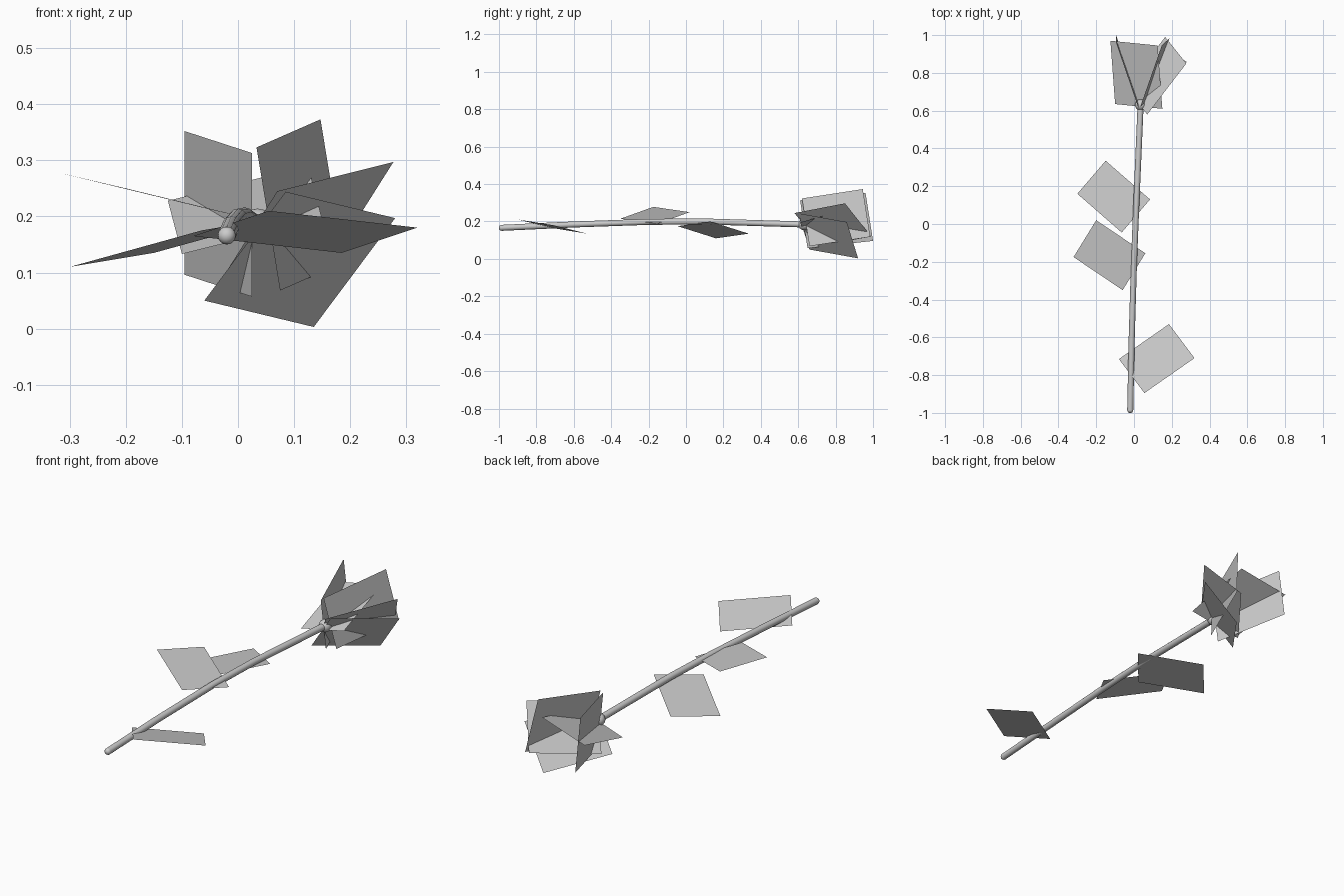
import bpy
from mathutils import Vector

if "Cube" in bpy.data.objects:
    bpy.data.objects.remove(bpy.data.objects["Cube"])


def card(name, a, b, c):
    """Flat rectangular card from three consecutive corners."""
    a, b, c = Vector(a), Vector(b), Vector(c)
    mesh = bpy.data.meshes.new(name)
    mesh.from_pydata([a, b, c, a + c - b], [], [(0, 1, 2, 3)])
    bpy.context.collection.objects.link(bpy.data.objects.new(name, mesh))


def ball(name, location, radius):
    bpy.ops.mesh.primitive_uv_sphere_add(segments=16, ring_count=8,
                                         radius=radius, location=location)
    bpy.context.object.name = name
    bpy.ops.object.shade_smooth()


# gently arched stem
path = [(-.02, -.985, .166), (-.012, -.6, .184), (0, -.2, .198),
        (.012, .1, .2), (.035, .63, .184)]
curve = bpy.data.curves.new("stem", "CURVE")
curve.dimensions = "3D"
curve.bevel_depth = .016
curve.bevel_resolution = 4
curve.use_fill_caps = True
spline = curve.splines.new("POLY")
spline.points.add(len(path) - 1)
for point, co in zip(spline.points, path):
    point.co = (*co, 1)
spline.use_smooth = True
bpy.context.collection.objects.link(bpy.data.objects.new("stem", curve))

# rounded cut end and the bulb under the flower
ball("stem_end", path[0], .016)
ball("flower_base", (.035, .63, .184), .03)

# three leaves along the stem
card("leaf_upper", (-.30, .16, .11), (-.15, .335, .135), (.085, .13, .20))
card("leaf_middle", (-.32, -.175, .278), (-.20, .02, .25), (.06, -.155, .187))
card("leaf_lower", (-.08, -.715, .165), (.185, -.53, .135), (.32, -.71, .18))

# five petals flaring out around the base
card("petal_left", (-.095, .96, .352), (.025, .61, .313), (.025, .65, .057))
card("petal_right", (.033, .62, .323), (.147, .945, .373), (.189, .985, .118))
card("petal_outer", (.07, .58, .245), (.277, .85, .297), (.165, .99, .12))
card("petal_bottom", (-.06, .66, .05), (.135, .92, .003), (.28, .86, .197))
card("petal_top", (-.10, .635, .133), (-.125, .97, .228), (.125, .945, .29))
